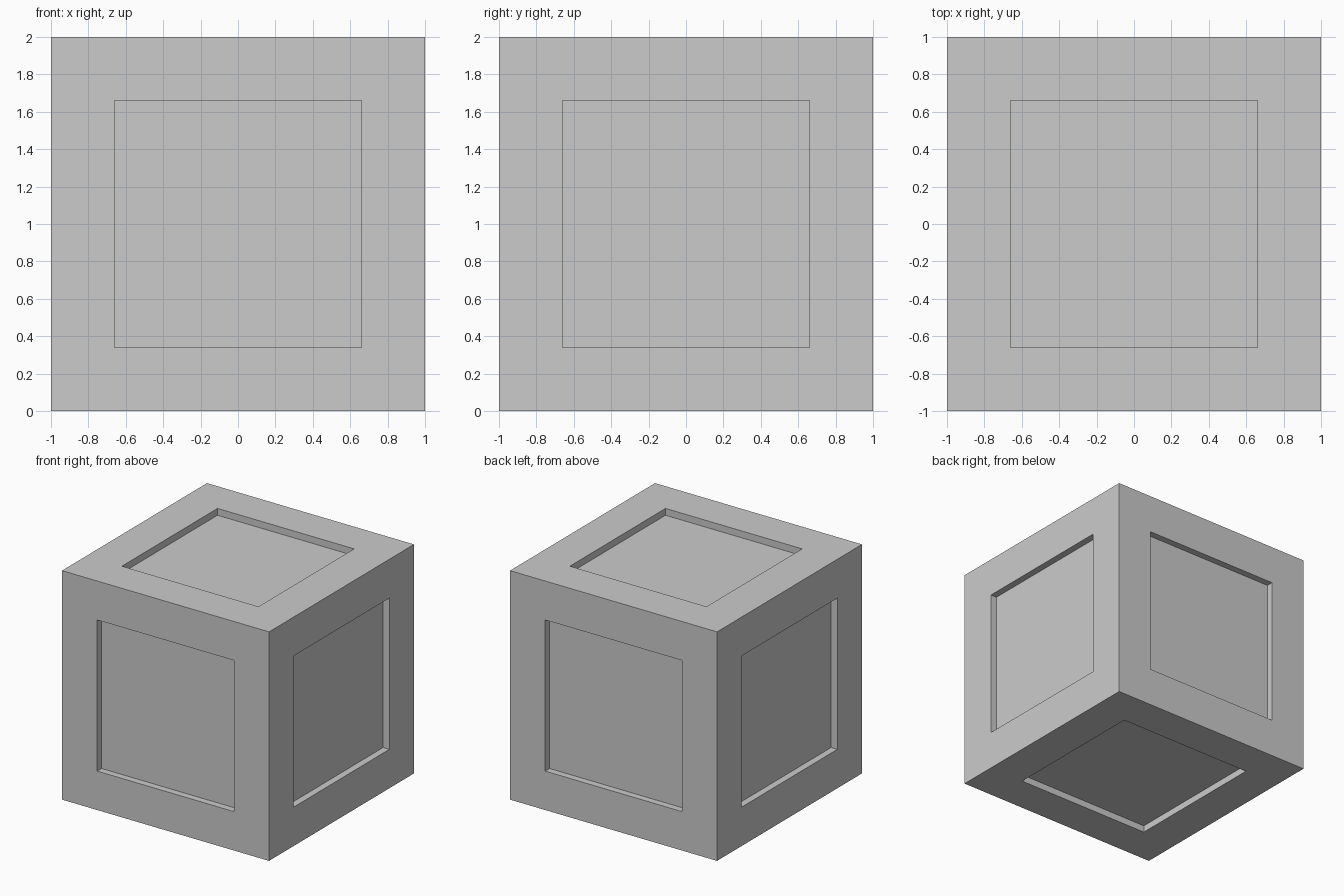
import bpy
import bmesh
from mathutils import Matrix

if "Cube" in bpy.data.objects:
    bpy.data.objects.remove(bpy.data.objects["Cube"])

HALF = 1.0      # half the cube side
BORDER = 0.34   # frame width around each panel
DEPTH = 0.06    # how far each panel is sunk

# Cube standing on the ground
bm = bmesh.new()
bmesh.ops.create_cube(bm, size=2 * HALF, matrix=Matrix.Translation((0, 0, HALF)))
bm.normal_update()

# Square recessed panel with straight walls on all six sides
panels = list(bm.faces)
bmesh.ops.inset_individual(bm, faces=panels, thickness=BORDER, use_even_offset=True)
bm.normal_update()
panels = bmesh.ops.extrude_discrete_faces(bm, faces=panels)["faces"]
bm.normal_update()
for panel in panels:
    bmesh.ops.translate(bm, verts=panel.verts, vec=panel.normal * -DEPTH)
bm.normal_update()

mesh = bpy.data.meshes.new("panelled_crate")
bm.to_mesh(mesh)
bm.free()
crate = bpy.data.objects.new("panelled_crate", mesh)
bpy.context.collection.objects.link(crate)
